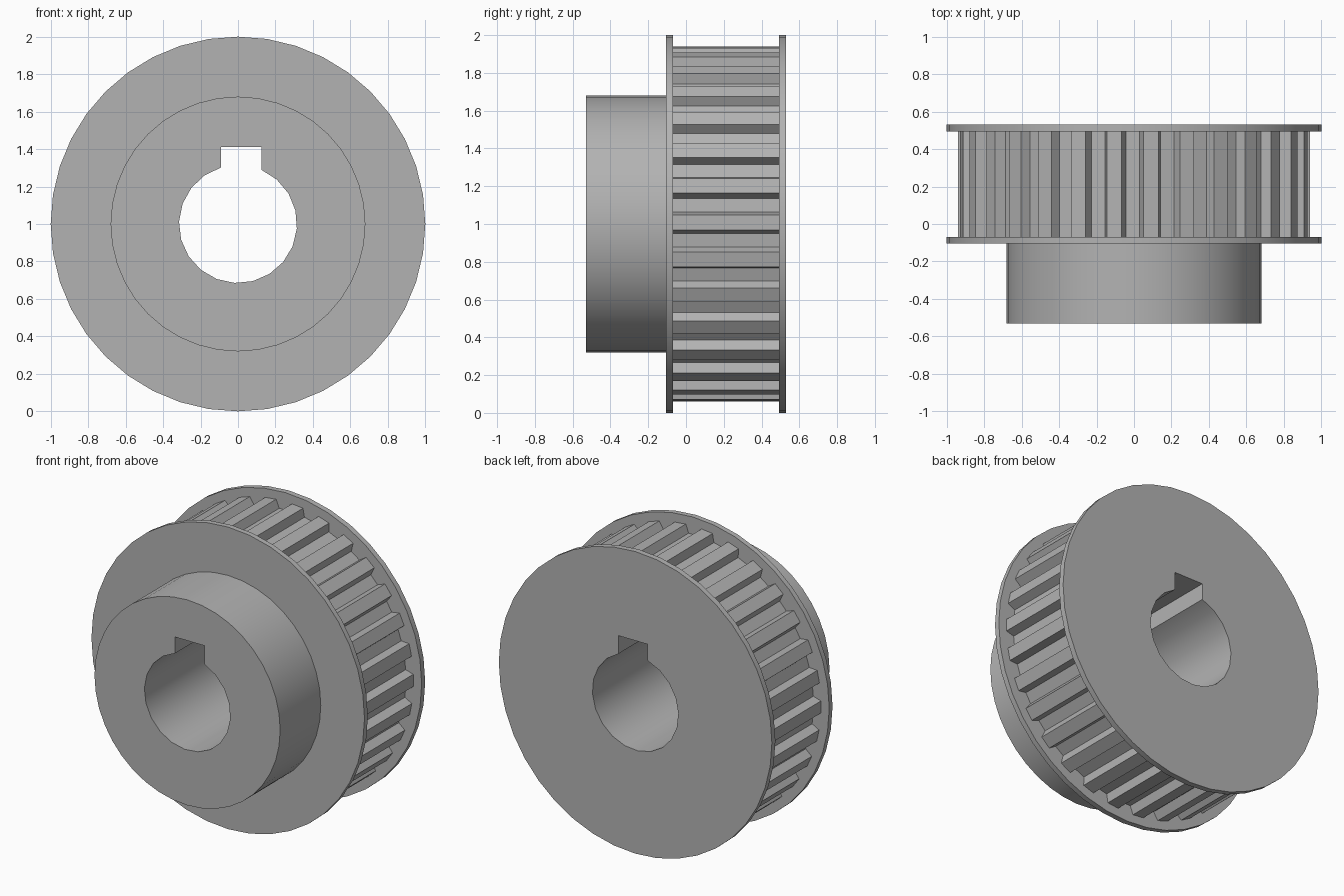
import bpy, bmesh
from math import cos, sin, radians, atan2, degrees

cube = bpy.data.objects.get("Cube")
if cube:
    bpy.data.objects.remove(cube, do_unlink=True)

# One plain metal colour for the whole pulley
metal = bpy.data.materials.new("grey_metal")
metal.use_nodes = True
GREY = (0.45, 0.45, 0.45, 1)
metal.diffuse_color = GREY
metal.node_tree.nodes["Principled BSDF"].inputs["Base Color"].default_value = GREY

AXIS_Z = 1.0


def polar(r, deg):
    return r * cos(radians(deg)), r * sin(radians(deg))


def circle(r, count=40):
    return [polar(r, 360 * i / count) for i in range(count)]


def keyed_bore(r=0.315, left=-0.09, right=0.125, top=0.41, steps=18):
    """Round bore with a rectangular keyway at the top."""
    start = degrees(atan2((r * r - right * right) ** 0.5, right))
    end = degrees(atan2((r * r - left * left) ** 0.5, left)) - 360
    arc = [polar(r, start + (end - start) * i / steps) for i in range(steps + 1)]
    return arc + [(left, top), (right, top)]


def toothed(teeth=30, tip=0.94, root=0.885, first=-2.0):
    """Trapezoidal belt teeth: tip, flank, groove floor, flank."""
    pitch = 360 / teeth
    shape = [(tip, 0), (tip, 4.9), (root, 6.1), (root, 10.8)]
    return [polar(r, first + i * pitch + a) for i in range(teeth) for r, a in shape]


def ring(name, outline, y_front, y_back):
    """Extrude an outline with the keyed bore along y."""
    bm = bmesh.new()
    for loop in (outline, keyed_bore()):
        verts = [bm.verts.new((x, y_front, z + AXIS_Z)) for x, z in loop]
        for a, b in zip(verts, verts[1:] + verts[:1]):
            bm.edges.new((a, b))
    bmesh.ops.triangle_fill(bm, edges=bm.edges[:], use_beauty=True, normal=(0, -1, 0))
    result = bmesh.ops.extrude_face_region(bm, geom=bm.faces[:], use_keep_orig=True)
    moved = [g for g in result["geom"] if isinstance(g, bmesh.types.BMVert)]
    bmesh.ops.translate(bm, verts=moved, vec=(0, y_back - y_front, 0))
    bmesh.ops.recalc_face_normals(bm, faces=bm.faces[:])
    mesh = bpy.data.meshes.new(name)
    bm.to_mesh(mesh)
    bm.free()
    mesh.materials.append(metal)
    obj = bpy.data.objects.new(name, mesh)
    bpy.context.collection.objects.link(obj)
    bpy.ops.object.select_all(action="DESELECT")
    obj.select_set(True)
    bpy.context.view_layer.objects.active = obj
    bpy.ops.object.shade_smooth_by_angle(angle=radians(25))


# Hub, two belt guides and the toothed drum between them
ring("hub", circle(0.68), -0.53, -0.105)
ring("front_flange", circle(1.0), -0.105, -0.07)
ring("toothed_drum", toothed(), -0.07, 0.493)
ring("rear_flange", circle(1.0), 0.493, 0.53)
